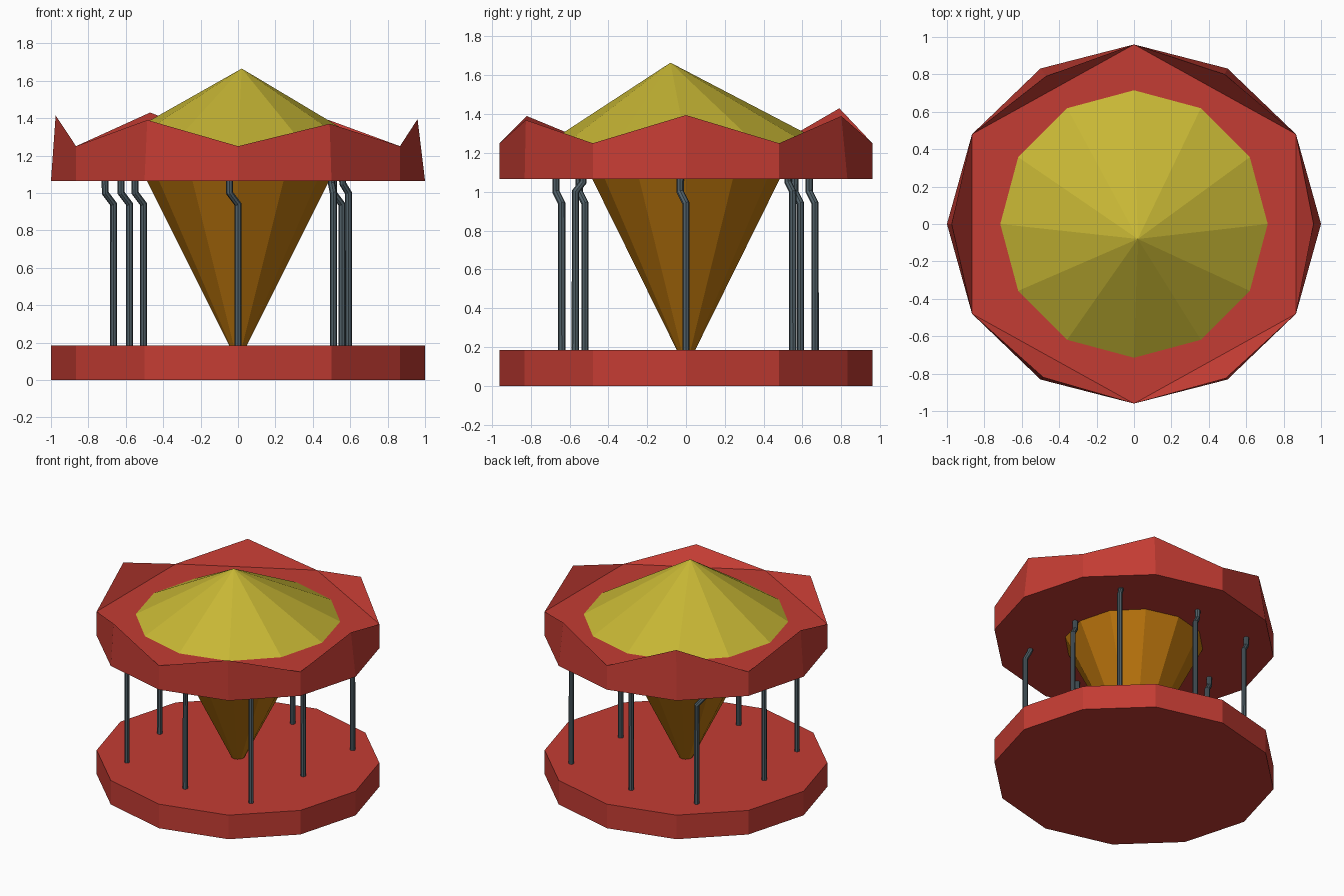
import bpy, bmesh
from math import cos, sin, radians

if "Cube" in bpy.data.objects:
    bpy.data.objects.remove(bpy.data.objects["Cube"])


def material(name, rgb):
    m = bpy.data.materials.new(name)
    m.diffuse_color = (*rgb, 1)
    m.use_nodes = True
    m.node_tree.nodes["Principled BSDF"].inputs["Base Color"].default_value = m.diffuse_color
    return m


RED = material("red", (0.55, 0.045, 0.033))
YELLOW = material("yellow", (0.57, 0.47, 0.035))
BROWN = material("brown", (0.50, 0.18, 0.004))
STEEL = material("steel", (0.08, 0.115, 0.135))


def ring(rx, ry, z, center=(0, 0)):
    return [(center[0] + rx * cos(radians(30 * k)),
             center[1] + ry * sin(radians(30 * k)), z) for k in range(12)]


def loft(name, lower, upper, mat, cap_top=True):
    """Wall between two 12-point rings (upper may be a single apex), with caps."""
    bm = bmesh.new()
    a = [bm.verts.new(p) for p in lower]
    b = [bm.verts.new(p) for p in upper]
    bm.faces.new(a[::-1])
    for k in range(12):
        n = (k + 1) % 12
        if len(b) == 1:
            bm.faces.new((a[k], a[n], b[0]))
        else:
            bm.faces.new((a[k], a[n], b[n], b[k]))
    if len(b) > 1 and cap_top == "crown":
        bm.faces.new(b[1::2])                       # flat six-sided deck
        for k in range(0, 12, 2):                   # inner side of each peak
            bm.faces.new((b[k - 1], b[k], b[k + 1]))
    elif len(b) > 1:
        bm.faces.new(b)
    bmesh.ops.recalc_face_normals(bm, faces=bm.faces)
    me = bpy.data.meshes.new(name)
    bm.to_mesh(me)
    bm.free()
    me.materials.append(mat)
    ob = bpy.data.objects.new(name, me)
    bpy.context.collection.objects.link(ob)
    return ob


# Base platform
loft("base_platform", ring(1, 0.96, 0), ring(1, 0.96, 0.185), RED)

# Canopy: low corners alternate with slightly uneven peaks
rim = ring(1, 0.96, 1.25)
peaks = [(0.96, 0, 1.395), (0.485, 0.80, 1.39), (-0.47, 0.79, 1.43),
         (-0.975, 0, 1.415), (-0.485, -0.82, 1.39), (0.49, -0.825, 1.37)]
rim[0::2] = peaks
loft("canopy", ring(1, 0.96, 1.065), rim, RED, "crown")

# Roof cone with off-centre tip
loft("roof_cone", ring(0.715, 0.715, 1.25), [(0.02, -0.08, 1.665)], YELLOW)

# Central tapering column
loft("centre_column", ring(0.045, 0.045, 0.18), ring(0.49, 0.485, 1.07), BROWN)


# Bent poles: foot position, sideways shift at the top, height of the bend
def pole(i, x, y, dx=-0.045, dy=-0.03, z=0.94, z2=1.0):
    cu = bpy.data.curves.new(f"pole_{i}", 'CURVE')
    cu.dimensions = '3D'
    cu.bevel_depth = 0.019
    cu.bevel_resolution = 2
    cu.use_fill_caps = True
    sp = cu.splines.new('POLY')
    pts = [(x, y, 0.18), (x, y, z), (x + dx, y + dy, z2), (x + dx, y + dy, 1.075)]
    sp.points.add(len(pts) - 1)
    for p, co in zip(sp.points, pts):
        p.co = (*co, 1)
    sp.use_smooth = False
    cu.materials.append(STEEL)
    bpy.context.collection.objects.link(bpy.data.objects.new(cu.name, cu))


feet = [(-0.58, -0.52), (-0.665, 0), (-0.505, 0.59), (0, 0.665), (0.555, 0), (0, -0.64)]
for i, (x, y) in enumerate(feet, 1):
    pole(i, x, y)
pole(7, 0.59, 0.55, -0.03, -0.025, 1.0, 1.05)
pole(8, 0.51, -0.57, -0.01, 0.04, 1.0, 1.05)
